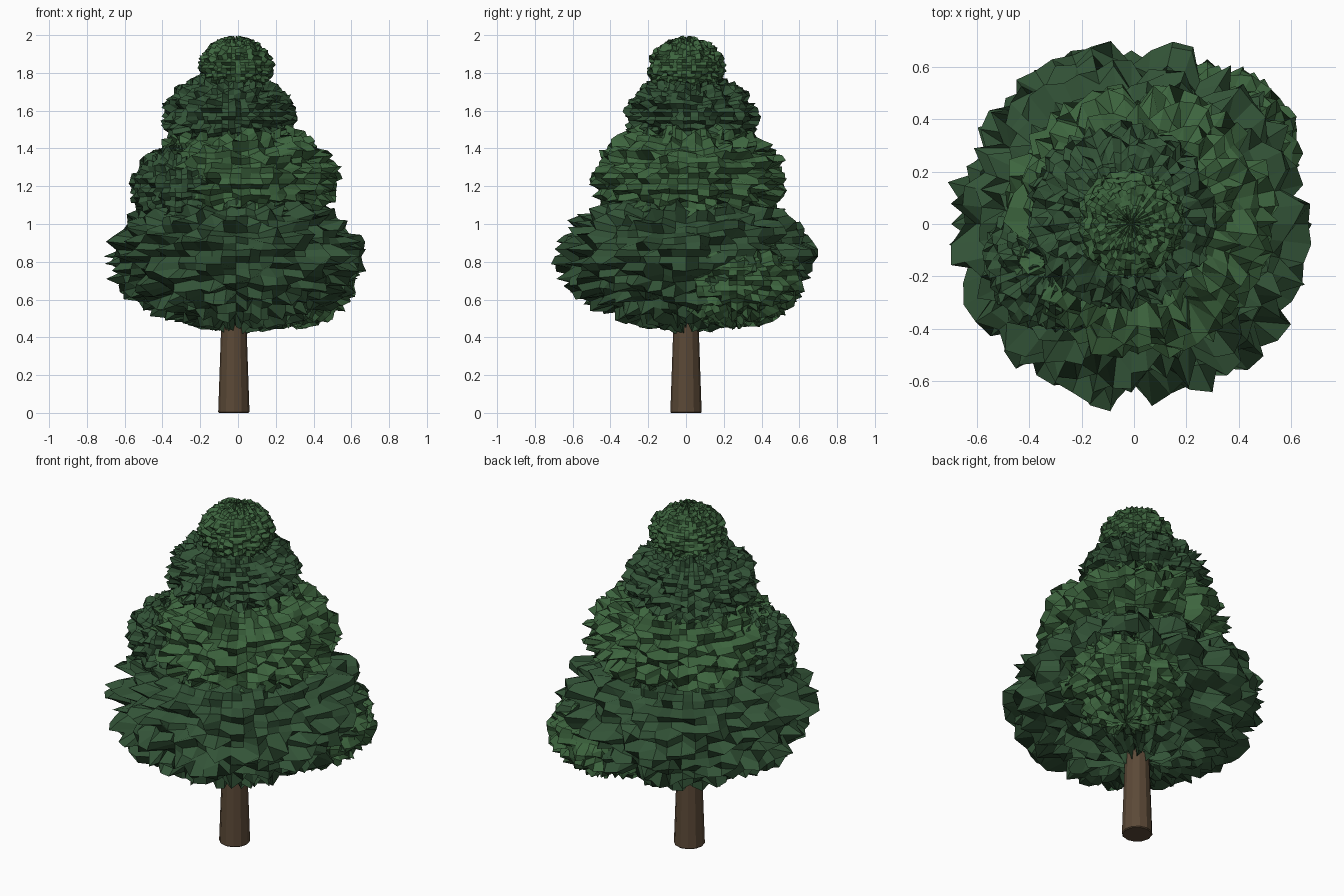
import bpy, bmesh, random
from mathutils import Vector

if "Cube" in bpy.data.objects:
    bpy.data.objects.remove(bpy.data.objects["Cube"])

random.seed(7)


def material(name, rgb):
    m = bpy.data.materials.new(name)
    m.diffuse_color = (*rgb, 1)
    m.use_nodes = True
    m.node_tree.nodes["Principled BSDF"].inputs["Base Color"].default_value = m.diffuse_color
    return m


DARK = material("dark_needles", (0.033, 0.088, 0.039))
LIGHT = material("light_needles", (0.047, 0.13, 0.049))
BARK = material("bark", (0.105, 0.067, 0.038))


def finish(bm, name, loc, mat):
    me = bpy.data.meshes.new(name)
    bm.to_mesh(me)
    bm.free()
    me.materials.append(mat)
    ob = bpy.data.objects.new(name, me)
    ob.location = loc
    bpy.context.collection.objects.link(ob)
    return ob


# Foliage clump: flattened UV sphere, each vertex pushed in or out at random
def clump(name, loc, r, rz, mat, segs, rings, rough):
    bm = bmesh.new()
    bmesh.ops.create_uvsphere(bm, u_segments=segs, v_segments=rings, radius=1)
    for v in bm.verts:
        k = 1 + random.uniform(-rough, rough)
        v.co = Vector((v.co.x * r, v.co.y * r, v.co.z * rz)) * k
    finish(bm, name, loc, mat)


# Trunk: tapered twelve-sided log with a small bevel at the foot
bm = bmesh.new()
bmesh.ops.create_cone(bm, cap_ends=True, segments=12, radius1=0.083,
                      radius2=0.052, depth=0.9)
foot = [e for e in bm.edges if all(v.co.z < 0 for v in e.verts)]
bmesh.ops.bevel(bm, geom=foot, offset=0.005, segments=1, affect='EDGES')
finish(bm, "trunk", (-0.022, 0, 0.45), BARK)

# Main tiers, bottom to top
clump("bottom_tier", (-0.01, 0, 0.828), 0.635, 0.36, DARK, 56, 32, 0.14)
clump("middle_tier", (0.015, 0.01, 1.24), 0.48, 0.29, LIGHT, 56, 32, 0.14)
clump("upper_tier", (-0.05, 0.025, 1.57), 0.33, 0.215, DARK, 56, 32, 0.14)
clump("top_tuft", (-0.012, 0.003, 1.826), 0.194, 0.156, LIGHT, 48, 32, 0.11)

# Side clumps that break up the outline
clump("low_side_clump", (0.28, 0.27, 0.70), 0.325, 0.23, LIGHT, 48, 28, 0.14)
clump("left_middle_clump", (-0.30, -0.14, 1.19), 0.25, 0.21, DARK, 48, 28, 0.14)
